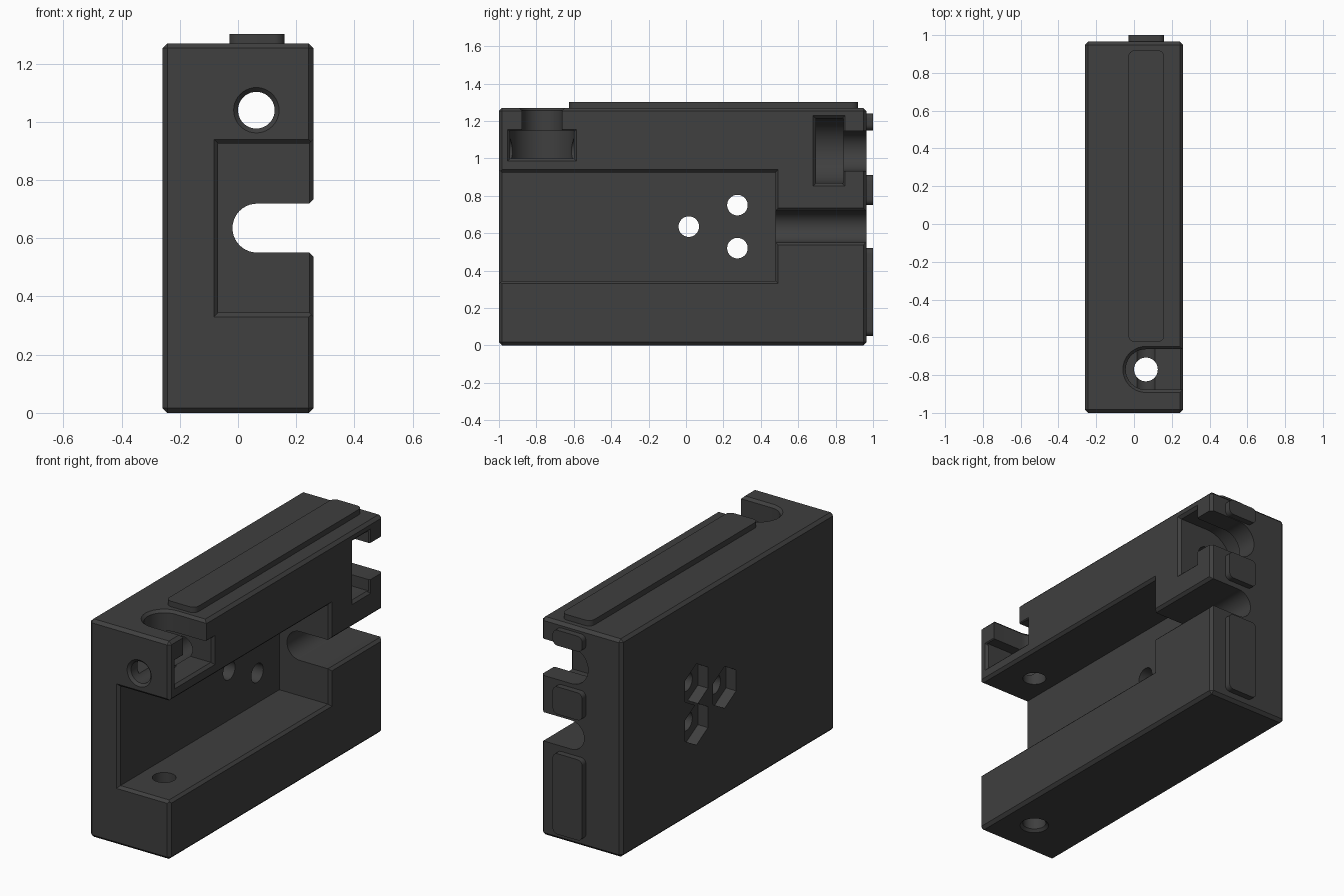
import bpy, bmesh, math

if "Cube" in bpy.data.objects:
    bpy.data.objects.remove(bpy.data.objects["Cube"])

grey = bpy.data.materials.new("dark_grey")
grey.diffuse_color = (0.05, 0.05, 0.05, 1)
grey.use_nodes = True
grey.node_tree.nodes["Principled BSDF"].inputs["Base Color"].default_value = grey.diffuse_color

HX = 0.26      # half width of the body
C = 0.015      # chamfer size


def hull(name, pts):
    """Solid convex object around a set of points."""
    bm = bmesh.new()
    for p in pts:
        bm.verts.new(p)
    bmesh.ops.remove_doubles(bm, verts=bm.verts, dist=1e-5)
    bmesh.ops.convex_hull(bm, input=bm.verts)
    bmesh.ops.dissolve_limit(bm, angle_limit=0.01, verts=bm.verts, edges=bm.edges)
    bmesh.ops.recalc_face_normals(bm, faces=bm.faces)
    me = bpy.data.meshes.new(name)
    bm.to_mesh(me)
    bm.free()
    ob = bpy.data.objects.new(name, me)
    bpy.context.collection.objects.link(ob)
    me.materials.append(grey)
    return ob


def box(x, y, z):
    return [(a, b, c) for a in x for b in y for c in z]


def ring(axis, at, u, v, r, n=40, turn=0.0):
    """Circle of points across an axis; u, v are the other two coordinates in order."""
    pts = []
    for i in range(n):
        t = turn + math.tau * i / n
        p = [u + r * math.cos(t), v + r * math.sin(t)]
        p.insert("xyz".index(axis), at)
        pts.append(tuple(p))
    return pts


def stadium(axis, at, u, v, r):
    """Round-ended slot outline that runs out through the right side."""
    ends = [(0.4, v - r), (0.4, v + r)]
    return ring(axis, at, u, v, r) + [
        (a, at, b) if axis == "y" else (a, b, at) for a, b in ends]


def right_flare(y0, y1, z0, z1):
    """Chamfer cutter around an opening in the right side."""
    g = 2 * C
    return (box([HX - C], [y0, y1], [z0, z1]) +
            box([HX + C], [y0 - g, y1 + g], [z0 - g, z1 + g]))


# Chamfered body block
body = hull("body", box([-HX, HX], [-1, 0.965], [0, 1.27]))
bpy.context.view_layer.objects.active = body
body.select_set(True)
bev = body.modifiers.new("chamfer", "BEVEL")
bev.width = 0.017
bev.segments = 1
bpy.ops.object.modifier_apply(modifier=bev.name)


def cut(pts):
    tool = hull("cutter", pts)
    tool.hide_render = True
    mod = body.modifiers.new("cut", "BOOLEAN")
    mod.operation = "DIFFERENCE"
    mod.solver = "EXACT"
    mod.object = tool
    bpy.ops.object.modifier_apply(modifier=mod.name)
    bpy.data.objects.remove(tool)


# Large pocket open to the front and right, with chamfered mouth
cut(box([-0.068, 0.4], [-1.2, 0.478], [0.345, 0.925]))
cut(right_flare(-1.2, 0.478, 0.345, 0.925))
cut(box([-0.068, 0.4], [-1 + C], [0.345, 0.925]) +
    box([-0.098, 0.4], [-1 - C], [0.315, 0.955]))

# Round-ended channel from the pocket to the back
cut(stadium("y", 0.3, 0.065, 0.635, 0.084) + stadium("y", 1.1, 0.065, 0.635, 0.084))
cut(right_flare(0.4, 1.1, 0.551, 0.719))

# Top T-slot: wide head below, narrow neck through the top
HOLE_X, TOP_Y, BACK_Z = 0.063, -0.77, 1.04
cut(stadium("z", 1.0, HOLE_X, TOP_Y, 0.17) + stadium("z", 1.15, HOLE_X, TOP_Y, 0.17))
cut(stadium("z", 1.1, HOLE_X, TOP_Y, 0.107) + stadium("z", 1.4, HOLE_X, TOP_Y, 0.107))
cut(stadium("z", 1.27 - C, HOLE_X, TOP_Y, 0.107) +
    stadium("z", 1.27 + C, HOLE_X, TOP_Y, 0.107 + 2 * C))
cut(right_flare(TOP_Y - 0.17, TOP_Y + 0.17, 1.0, 1.14))

# Back T-slot: same shape turned toward the back
cut(stadium("y", 0.695, HOLE_X, BACK_Z, 0.173) + stadium("y", 0.843, HOLE_X, BACK_Z, 0.173))
cut(stadium("y", 0.8, HOLE_X, BACK_Z, 0.107) + stadium("y", 1.1, HOLE_X, BACK_Z, 0.107))
cut(right_flare(0.695, 0.835, BACK_Z - 0.173, BACK_Z + 0.173))

# Long bore from the front to the back slot, and vertical bore, with countersinks
cut(ring("y", -1.2, HOLE_X, BACK_Z, 0.063) + ring("y", 0.75, HOLE_X, BACK_Z, 0.063))
cut(ring("y", -1 - C, HOLE_X, BACK_Z, 0.063 + 2 * C) + ring("y", -1 + C, HOLE_X, BACK_Z, 0.063))
cut(ring("z", -0.2, HOLE_X, TOP_Y, 0.063) + ring("z", 1.05, HOLE_X, TOP_Y, 0.063))
cut(ring("z", -C, HOLE_X, TOP_Y, 0.063 + 2 * C) + ring("z", C, HOLE_X, TOP_Y, 0.063))

# Three screw holes with hexagonal nut pockets on the left side
for y, z in [(0.015, 0.635), (0.275, 0.75), (0.275, 0.52)]:
    cut(ring("x", -0.4, y, z, 0.055) + ring("x", 0.1, y, z, 0.055))
    cut(ring("x", -0.4, y, z, 0.122, 6, math.pi / 6) +
        ring("x", -0.195, y, z, 0.122, 6, math.pi / 6))

bpy.ops.object.shade_smooth_by_angle(angle=math.radians(25))


# Raised round-cornered pads
def corners(axis, at, u, v, r):
    return [p for a in (u[0] + r, u[1] - r) for b in (v[0] + r, v[1] - r)
            for p in ring(axis, at, a, b, r, 24)]


PAD_X = (-0.03, 0.16)
pads = [hull("top_rail", corners("z", 1.26, PAD_X, (-0.625, 0.92), 0.035) +
             corners("z", 1.302, PAD_X, (-0.625, 0.92), 0.035))]
for name, z in [("lower_back_pad", (0.05, 0.52)), ("middle_back_pad", (0.75, 0.91)),
                ("upper_back_pad", (1.15, 1.24))]:
    pads.append(hull(name, corners("y", 0.955, PAD_X, z, 0.03) +
                     corners("y", 1.0, PAD_X, z, 0.03)))
for ob in pads:
    bpy.ops.object.select_all(action="DESELECT")
    ob.select_set(True)
    bpy.context.view_layer.objects.active = ob
    bpy.ops.object.shade_smooth_by_angle(angle=math.radians(25))
